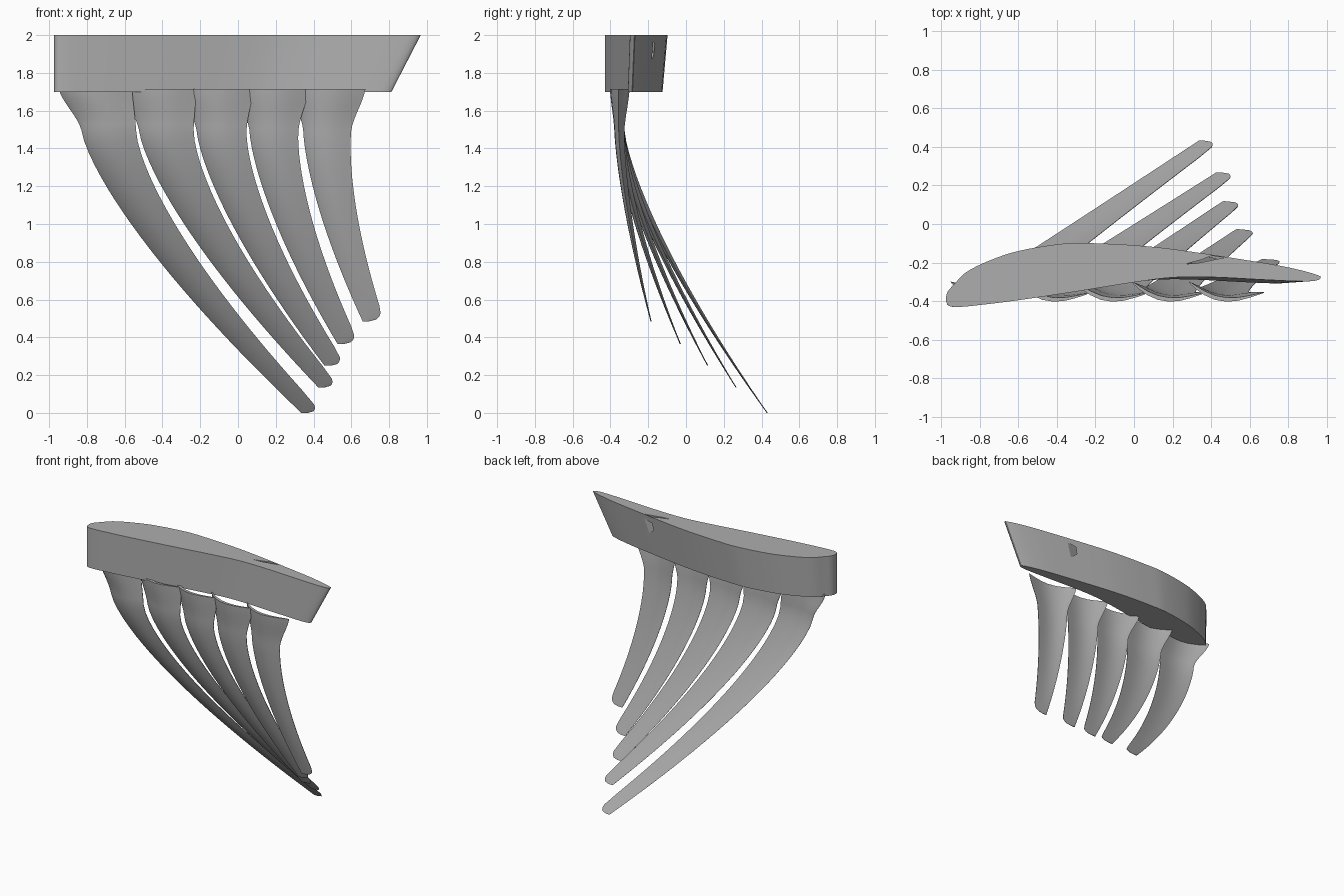
import bpy, bmesh, math
from mathutils import Vector

cube = bpy.data.objects.get("Cube")
if cube:
    bpy.data.objects.remove(cube, do_unlink=True)

gray = bpy.data.materials.new("mid_gray")
gray.use_nodes = True
gray.diffuse_color = (0.42, 0.42, 0.42, 1)
gray.node_tree.nodes["Principled BSDF"].inputs["Base Color"].default_value = gray.diffuse_color


def loft(name, rings, smooth=True):
    """Skin a list of closed rings and cap both ends."""
    bm = bmesh.new()
    loops = [[bm.verts.new(p) for p in ring] for ring in rings]
    n = len(loops[0])
    for a, b in zip(loops, loops[1:]):
        for i in range(n):
            j = (i + 1) % n
            bm.faces.new((a[i], a[j], b[j], b[i]))
    bm.faces.new(loops[0][::-1])
    bm.faces.new(loops[-1])
    bmesh.ops.recalc_face_normals(bm, faces=bm.faces[:])
    mesh = bpy.data.meshes.new(name)
    bm.to_mesh(mesh)
    bm.free()
    mesh.materials.append(gray)
    obj = bpy.data.objects.new(name, mesh)
    bpy.context.collection.objects.link(obj)
    if smooth:
        bpy.ops.object.select_all(action='DESELECT')
        obj.select_set(True)
        bpy.context.view_layer.objects.active = obj
        bpy.ops.object.shade_smooth_by_angle(angle=math.radians(35))
    return obj


def rounded(points, steps=4):
    """Closed smooth curve through the points."""
    pts = [Vector(p) for p in points]
    n = len(pts)
    out = []
    for i in range(n):
        p0, p1, p2, p3 = (pts[(i + k) % n] for k in (-1, 0, 1, 2))
        m1, m2 = (p2 - p0).normalized(), (p3 - p1).normalized()
        d = (p2 - p1).length
        for s in range(steps):
            t = s / steps
            out.append(p1 * (2*t**3 - 3*t*t + 1) + m1 * d * (t**3 - 2*t*t + t)
                       + p2 * (3*t*t - 2*t**3) + m2 * d * (t**3 - t*t))
    return out


# Wing-shaped block, tapering toward its front left corner at the bottom
outline = rounded([
    (-.97, -.36), (-.968, -.415), (-.93, -.43), (-.8, -.42), (-.6, -.395),
    (-.3, -.35), (0, -.302), (.2, -.277), (.4, -.275), (.7, -.29), (.9, -.297),
    (.96, -.288), (.965, -.27), (.8, -.225), (.6, -.19), (.2, -.13),
    (0, -.11), (-.2, -.1), (-.35, -.1), (-.6, -.14), (-.75, -.19),
    (-.87, -.25), (-.93, -.31)])
corner = Vector((-.97, -.43))
wing_block = loft("wing_block", [
    [(*(corner + (p - corner) * scale), z) for p in outline]
    for z, scale in ((1.7, .92), (2, 1))])

# Small sloping slot in the top of the block
slot = [(.27, -.207), (.33, -.203), (.47, -.174), (.4, -.165), (.35, -.185)]
slot_cutter = loft("slot_cutter", [
    [(x, y, 1.995 - (x - .27) * .8) for x, y in slot],
    [(x, y, 2.05) for x, y in slot]], smooth=False)
slot_cutter.hide_render = True
slot_cutter.hide_viewport = True
cut = wing_block.modifiers.new("slot", 'BOOLEAN')
cut.object = slot_cutter
cut.operation = 'DIFFERENCE'
cut.solver = 'EXACT'

NECK, TOP, NECK_Y = 1.5, 1.715, -.355


def section(x, y, z, width, camber, thick, count=10):
    """Thin cambered section running along x at one height."""
    front, back = [], []
    for i in range(count + 1):
        u = .5 - .5 * math.cos(math.pi * i / count)
        bend = camber * (1.1 * (1 - u) ** 3 - 1.1 * math.sin(math.pi * u) * (1 - .4 * u))
        half = thick * math.sqrt(u) * (1 - u) + .0015
        front.append((x + u * width, y + bend - half, z))
        back.append((x + u * width, y + bend + half, z))
    return front + back[::-1]


def feather(name, base_x, base_w, neck_x, neck_w, tip_x, tip_y, tip_z, power):
    rings = []
    # Flared root
    for i in range(8):
        t = i / 8
        k = t * t * (3 - 2 * t) * .5 + t * .5
        rings.append(section(base_x + (neck_x - base_x) * k, NECK_Y, TOP + (NECK - TOP) * t,
                             base_w + (neck_w - base_w) * k, .05 - .025 * k, .026 - .012 * k))
    # Long blade sweeping back and sideways, with a rounded tip
    span = NECK - tip_z
    drops = [span * i / 24 for i in range(23)]
    drops += [span - r for r in (.045, .03, .018, .008, 0)]
    for d in drops:
        s = d / span
        f = s ** power
        rise = span - d
        width = neck_w + (.115 - neck_w) * s
        if rise < .07:
            width *= .3 + .7 * math.sqrt(1 - (1 - rise / .07) ** 2)
        rings.append(section(neck_x + (tip_x - neck_x) * f, NECK_Y + (tip_y - NECK_Y) * f,
                             NECK - d, width, .025 * (1 - s), .014 - .01 * s))
    return loft(name, rings)


# Five feathers, longest at the right
feather("feather_1", -.95, .39, -.83, .29, .335, .43, 0, 1.35)
feather("feather_2", -.61, .39, -.525, .29, .425, .265, .135, 1.37)
feather("feather_3", -.305, .385, -.22, .265, .458, .115, .25, 1.4)
feather("feather_4", -.01, .385, .06, .26, .527, -.03, .365, 1.45)
feather("feather_5", .285, .39, .345, .255, .66, -.185, .485, 1.5)
